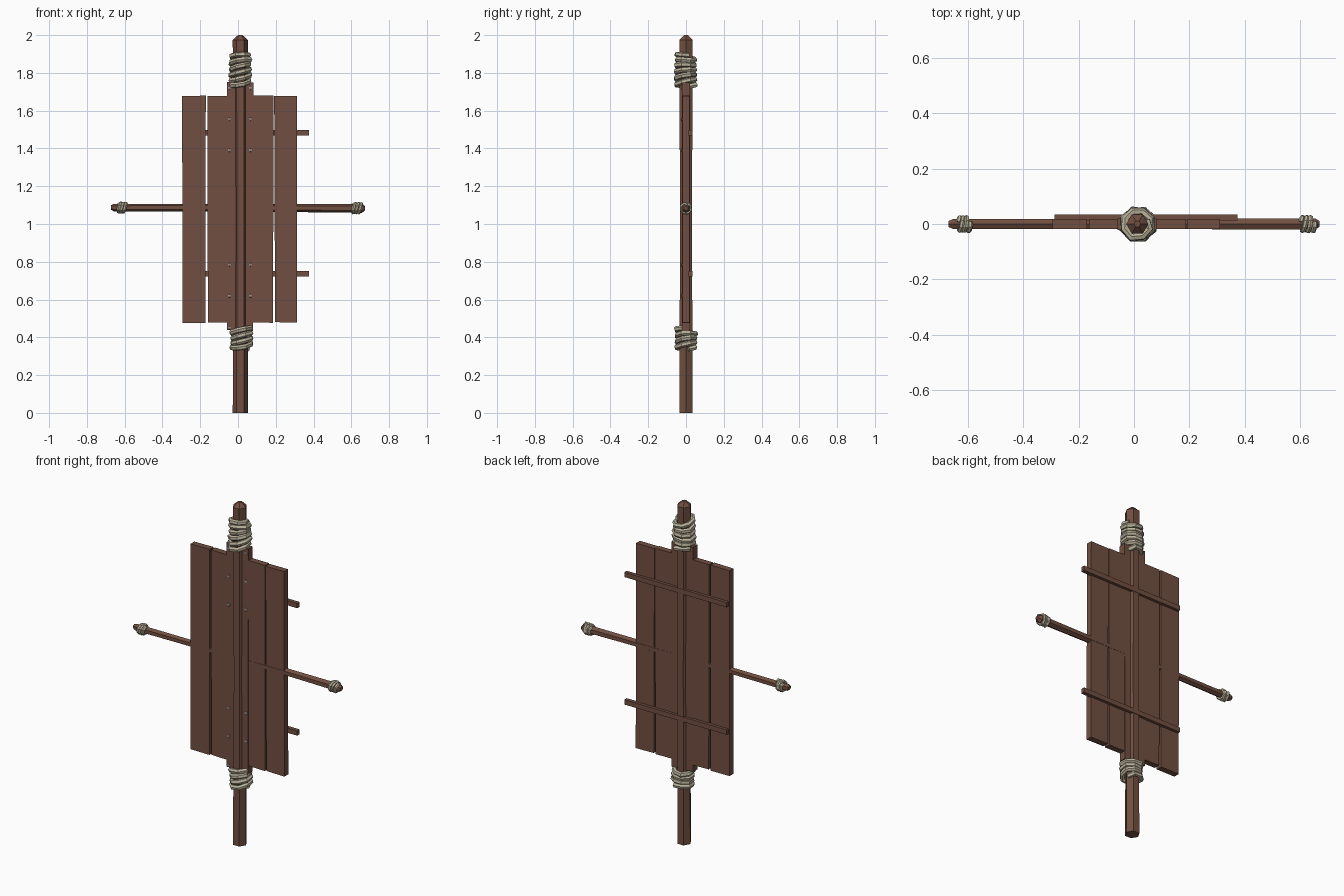
import bpy, bmesh, random
from math import sin, cos, pi, tau
from mathutils import Vector

if "Cube" in bpy.data.objects:
    bpy.data.objects.remove(bpy.data.objects["Cube"])

random.seed(4)


def material(name, rgb):
    m = bpy.data.materials.new(name)
    m.diffuse_color = (*rgb, 1)
    m.use_nodes = True
    m.node_tree.nodes["Principled BSDF"].inputs["Base Color"].default_value = m.diffuse_color
    return m


WOOD = material("wood", (0.165, 0.078, 0.052))
ROPE = material("rope", (0.50, 0.45, 0.33))
IRON = material("iron", (0.28, 0.25, 0.24))


def finish(name, bm, mat):
    bmesh.ops.recalc_face_normals(bm, faces=bm.faces)
    me = bpy.data.meshes.new(name)
    bm.to_mesh(me)
    bm.free()
    me.materials.append(mat)
    ob = bpy.data.objects.new(name, me)
    bpy.context.collection.objects.link(ob)
    return ob


def board(name, x0, x1, y0, y1, z0, z1, wobble=0.0):
    """Box whose corners in the x-z plane are nudged a little."""
    bm = bmesh.new()
    bmesh.ops.create_cube(bm, size=1)
    nudge = {}
    for v in bm.verts:
        key = (v.co.x > 0, v.co.z > 0)
        d = nudge.setdefault(key, random.uniform(-wobble, wobble))
        v.co = Vector((x1 if v.co.x > 0 else x0, y1 if v.co.y > 0 else y0,
                       z1 if v.co.z > 0 else z0)) + Vector((d, 0, d))
    return finish(name, bm, WOOD)


def hex_beam(name, stations, place):
    """Six-sided shaft through (distance, radius, sideways shift) stations."""
    bm = bmesh.new()
    rings = [[bm.verts.new(place(r * cos(i * tau / 6) + s, r * sin(i * tau / 6), t))
              for i in range(6)] for t, r, s in stations]
    for a, b in zip(rings, rings[1:]):
        for i in range(6):
            j = (i + 1) % 6
            bm.faces.new((a[i], a[j], b[j], b[i]))
    bm.faces.new(rings[0])
    bm.faces.new(rings[-1])
    return finish(name, bm, WOOD)


def upright(u, v, t):
    return Vector((u, v, t))


def sideways(u, v, t):
    return Vector((t, v, u))


def rope_wrap(name, place, centre, start, end, turns, radius, thick, jitter):
    """Helical rope with coarse segments, tucked in at both ends."""
    n = turns * 8
    cu = bpy.data.curves.new(name, 'CURVE')
    cu.dimensions = '3D'
    cu.bevel_depth = thick
    cu.bevel_resolution = 1
    cu.use_fill_caps = True
    sp = cu.splines.new('POLY')
    sp.points.add(n)
    for i, p in enumerate(sp.points):
        a = i * tau / 8 + pi / 8
        r = radius * (0.7 if i in (0, n) else 1 + random.uniform(-jitter, jitter))
        t = start + (end - start) * i / n + jitter * 0.1 * sin(a * 1.1)
        p.co = (*place(centre + r * cos(a), r * sin(a), t), 1)
    tmp = bpy.data.objects.new(name + "_path", cu)
    bpy.context.collection.objects.link(tmp)
    me = bpy.data.meshes.new_from_object(tmp)
    bpy.data.objects.remove(tmp)
    me.name = name
    me.materials.clear()
    me.materials.append(ROPE)
    ob = bpy.data.objects.new(name, me)
    bpy.context.collection.objects.link(ob)
    for p in me.polygons:
        p.use_smooth = False


# central pole with a shallow pointed top
hex_beam("pole", [(0, 0.040, 0.012), (1.0, 0.037, 0.014), (1.975, 0.040, 0.012),
                  (2.0, 0.012, 0.012)], upright)

# wide planks either side of the pole
for i, (a, b) in enumerate([(-0.293, -0.170), (-0.161, 0.010),
                            (0.014, 0.187), (0.194, 0.313)]):
    board(f"plank_{i + 1}", a, b, -0.018, 0.018, 0.478, 1.68, 0.003)

# long backing boards hugging the pole
board("spine_board_left", -0.062, 0.0, -0.021, 0.020, 0.435, 1.75, 0.004)
board("spine_board_right", 0.025, 0.083, -0.021, 0.020, 0.435, 1.75, 0.004)

# rear battens, overhanging on the right
for name, z in (("upper_batten", 1.483), ("lower_batten", 0.737)):
    board(name, -0.288, 0.375, 0.012, 0.035, z - 0.014, z + 0.014)

# cross rod
hex_beam("cross_rod", [(-0.672, 0.012, 1.088), (-0.655, 0.021, 1.086),
                       (-0.3, 0.020, 1.087), (0.3, 0.022, 1.085),
                       (0.655, 0.024, 1.083), (0.672, 0.012, 1.083)], sideways)

# rope bindings
rope_wrap("upper_binding", upright, 0.012, 1.725, 1.90, 6, 0.051, 0.0145, 0.08)
rope_wrap("lower_binding", upright, 0.018, 0.335, 0.445, 4, 0.051, 0.0145, 0.08)
rope_wrap("left_grip", sideways, 1.086, -0.637, -0.595, 3, 0.025, 0.009, 0.04)
rope_wrap("right_grip", sideways, 1.084, 0.603, 0.652, 3, 0.026, 0.009, 0.04)

# nail heads on the front, with a row through to the back
for i, z in enumerate((0.45, 0.62, 0.785, 1.39, 1.555, 1.72)):
    for side, x in (("left", -0.045), ("right", 0.066)):
        bm = bmesh.new()
        bmesh.ops.create_uvsphere(bm, u_segments=6, v_segments=4, radius=0.01)
        for v in bm.verts:
            v.co = Vector((v.co.x + x, v.co.y * 0.5 - 0.021, v.co.z + z))
        finish(f"nail_{side}_{i + 1}", bm, IRON)
